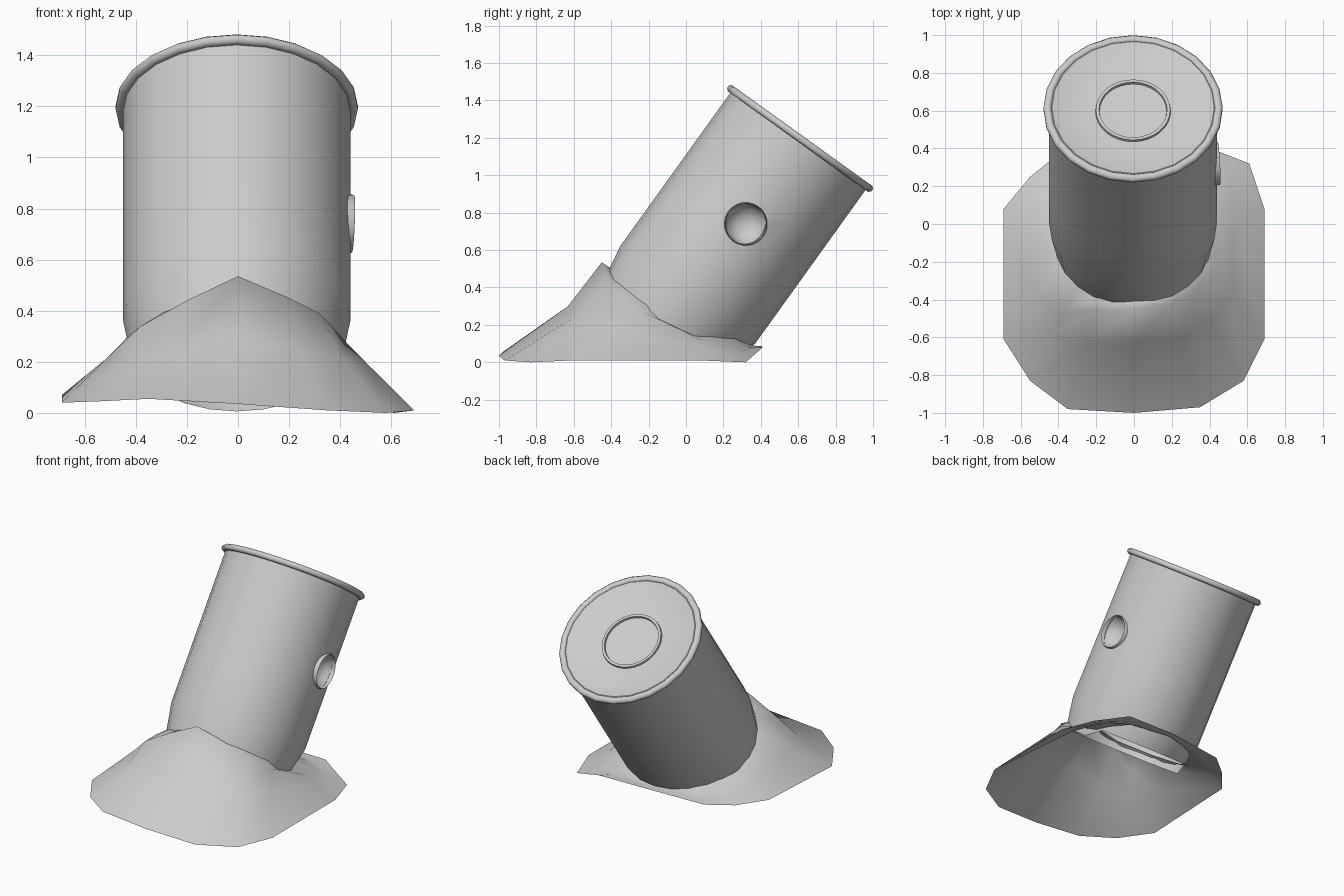
import bpy, bmesh, math
from mathutils import Matrix, Vector

cube = bpy.data.objects.get("Cube")
if cube:
    bpy.data.objects.remove(cube)

grey = bpy.data.materials.new("light grey")
grey.use_nodes = True
shade = (0.6, 0.6, 0.6, 1)
grey.diffuse_color = shade
grey.node_tree.nodes["Principled BSDF"].inputs["Base Color"].default_value = shade

# The barrel leans backwards; its local origin is the centre of the rim
LEAN = math.radians(35.7)
CENTRE = Vector((-0.005, 0.605, 1.19))
barrel_frame = Matrix.Translation(CENTRE) @ Matrix.Rotation(-LEAN, 4, 'X')
AXIS = Vector((0, math.sin(LEAN), math.cos(LEAN)))


def finish(name, bm, matrix=None):
    bmesh.ops.recalc_face_normals(bm, faces=bm.faces)
    mesh = bpy.data.meshes.new(name)
    bm.to_mesh(mesh)
    bm.free()
    if matrix is not None:
        mesh.transform(matrix)
    mesh.materials.append(grey)
    obj = bpy.data.objects.new(name, mesh)
    bpy.context.collection.objects.link(obj)
    return obj


def smooth(obj, degrees):
    bpy.ops.object.select_all(action='DESELECT')
    obj.select_set(True)
    bpy.context.view_layer.objects.active = obj
    bpy.ops.object.shade_smooth_by_angle(angle=math.radians(degrees))


def lathe(name, profile, matrix, steps=24):
    """Revolve (radius, height) points around the local z axis."""
    bm = bmesh.new()
    verts = [bm.verts.new((r, 0, h)) for r, h in profile]
    edges = [bm.edges.new(pair) for pair in zip(verts, verts[1:])]
    bmesh.ops.spin(bm, geom=verts + edges, cent=(0, 0, 0), axis=(0, 0, 1),
                   angle=math.tau, steps=steps, use_merge=True)
    bmesh.ops.remove_doubles(bm, verts=bm.verts, dist=0.0005)
    return finish(name, bm, matrix)


# Barrel with tapered foot and a slightly dished lid
barrel = lathe("barrel", [
    (0, -1.165), (0.408, -1.165), (0.445, -1.02), (0.445, -0.68),
    (0.445, -0.38), (0.445, 0.01), (0.43, 0.02), (0.4, 0.01),
    (0.3, -0.006), (0.19, -0.014), (0, -0.018)], barrel_frame)

# Rolled rim around the lid
rim_profile = []
for i in range(9):
    a = math.tau * (i + 0.5) / 8
    rim_profile.append((0.453 + 0.023 * math.cos(a), 0.008 + 0.021 * math.sin(a)))
rim = lathe("rim", rim_profile, barrel_frame)

# Thin raised ring on the lid
lid_ring = lathe("lid_ring", [
    (0.2, -0.018), (0.197, 0), (0.18, 0), (0.177, -0.018)],
    barrel_frame, 32)

# Side port: a bowl sunk into the barrel wall with a collar around it
port_frame = (barrel_frame @ Matrix.Translation((0, 0, -0.532))
              @ Matrix.Rotation(math.radians(4), 4, 'Z')
              @ Matrix.Rotation(math.radians(90), 4, 'Y'))
bowl = lathe("bowl_cutter", [
    (0, 0.37), (0.05, 0.38), (0.085, 0.405), (0.108, 0.44),
    (0.108, 0.6), (0, 0.6)], port_frame)
cut = barrel.modifiers.new("bowl", 'BOOLEAN')
cut.operation = 'DIFFERENCE'
cut.object = bowl
cut.solver = 'EXACT'
bpy.context.view_layer.objects.active = barrel
bpy.ops.object.modifier_apply(modifier="bowl")
bpy.data.objects.remove(bowl)
port_collar = lathe("port_collar", [
    (0.115, 0.41), (0.115, 0.452), (0.112, 0.457), (0.108, 0.452),
    (0.108, 0.41)], port_frame)

# Open the foot of the barrel and run its front wall deeper into the mound
bm = bmesh.new()
bm.from_mesh(barrel.data)
bm.transform(barrel_frame.inverted())
foot = [v for v in bm.verts if v.co.z < -1.15]
for v in foot:
    if v.co.y < 0.12:
        v.co.z -= 0.07
hub = [v for v in foot if v.co.xy.length < 0.1]
bmesh.ops.delete(bm, geom=hub, context='VERTS')
bm.transform(barrel_frame)
bm.to_mesh(barrel.data)
bm.free()

for part in (barrel, lid_ring, port_collar):
    smooth(part, 40)
smooth(rim, 80)

# Mound: an open sheet from the ground outline up to a crest round the barrel
outline = [
    (0, -1, .035), (.35, -.97, .01), (.58, -.83, 0), (.69, -.61, .01),
    (.69, .08, .01), (.61, .32, 0), (.38, .41, .08), (0, .41, .085),
    (-.4, .37, .07), (-.55, .25, .06), (-.69, .08, .07), (-.69, -.61, .04),
    (-.55, -.83, .045), (-.35, -.98, .055)]
crest = [
    (0, -.45, .535), (.2, -.42, .45), (.32, -.36, .39), (.42, -.25, .28),
    (.45, .08, .12), (.43, .26, .075), (.3, .33, .08), (0, .36, .09),
    (-.3, .3, .08), (-.43, .2, .1), (-.45, .05, .15), (-.43, -.28, .3),
    (-.38, -.47, .34), (-.2, -.46, .44)]

bm = bmesh.new()
rings = [[], [], [], []]
for low, high in zip(outline, crest):
    low, high = Vector(low), Vector(high)
    middle = high.lerp(low, 0.33)
    middle.z -= 0.07 * max(0, -low.y - 0.6) / 0.4
    # the lip runs on until it meets the barrel wall
    offset = high - CENTRE
    along = offset.dot(AXIS)
    outward = (offset - AXIS * along).normalized()
    lip = CENTRE + AXIS * max(along, -1.18) + outward * 0.4
    for ring, point in zip(rings, (low, middle, high, lip)):
        ring.append(bm.verts.new(point))
count = len(outline)
for lower, upper in zip(rings, rings[1:]):
    for i in range(count):
        j = (i + 1) % count
        bm.faces.new((lower[i], lower[j], upper[j], upper[i]))
mound = finish("mound", bm)
smooth(mound, 80)
